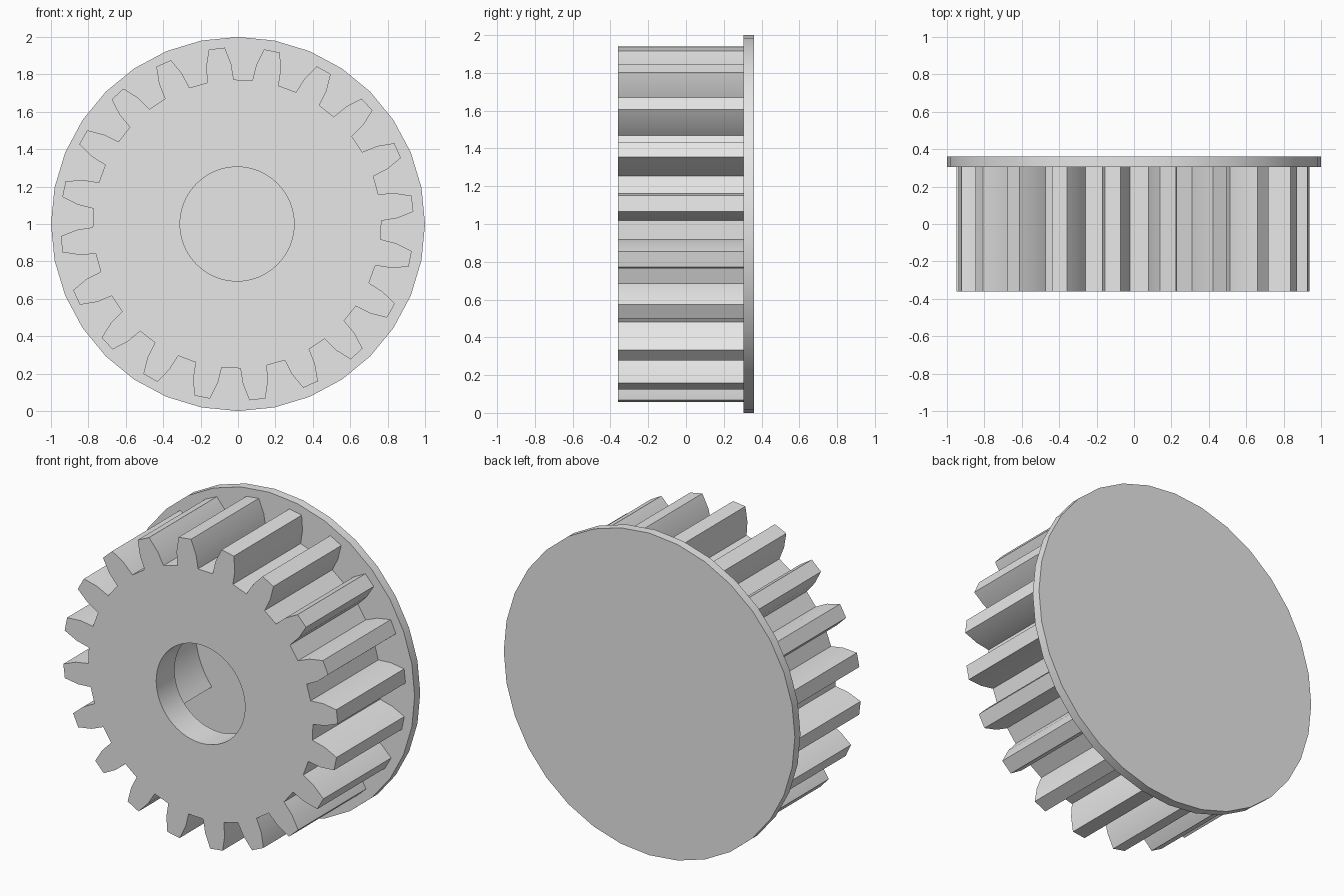
import bpy, bmesh
from math import radians, cos, sin, pi

cube = bpy.data.objects.get("Cube")
if cube:
    bpy.data.objects.remove(cube, do_unlink=True)

FRONT, BACK, RIM_BACK = -0.36, 0.305, 0.36
CX, CZ = -0.005, 1.0
TEETH, PHASE = 20, 6.6
BORE, COLLAR = 0.305, 0.18

grey = bpy.data.materials.new("plain_grey")
grey.use_nodes = True
grey.diffuse_color = (0.8, 0.8, 0.8, 1)
grey.node_tree.nodes["Principled BSDF"].inputs["Base Color"].default_value = (0.8, 0.8, 0.8, 1)


def ring(bm, points, y, cx=CX):
    """Vertices from polar points (radius, degrees) around the axle."""
    return [bm.verts.new((cx + r * cos(radians(a)), y, CZ + r * sin(radians(a))))
            for r, a in points]


def wall(bm, front, back, inward=False, closed=True):
    count = len(front)
    for i in range(count if closed else count - 1):
        j = (i + 1) % count
        face = [front[i], back[i], back[j], front[j]]
        bm.faces.new(face[::-1] if inward else face)


def circle(radius, sides):
    return [(radius, 90 + 360 * i / sides) for i in range(sides)]


def finish(bm, name):
    mesh = bpy.data.meshes.new(name)
    bm.to_mesh(mesh)
    bm.free()
    mesh.materials.append(grey)
    obj = bpy.data.objects.new(name, mesh)
    bpy.context.collection.objects.link(obj)
    bpy.ops.object.select_all(action='DESELECT')
    obj.select_set(True)
    bpy.context.view_layer.objects.active = obj
    bpy.ops.object.shade_smooth_by_angle(angle=radians(30))
    return obj


# Toothed body: outer teeth, front face with a round bore, short collar inside
tooth = [(0.772, -5.3), (0.857, -4.5), (0.945, -2.6)]
tooth += [(r, -a) for r, a in reversed(tooth)]
profile = [(r, PHASE + 360 / TEETH * t + a) for t in range(TEETH) for r, a in tooth]

bm = bmesh.new()
outer = ring(bm, profile, FRONT)
wall(bm, outer, ring(bm, profile, BACK))
bore = ring(bm, circle(BORE, 64), FRONT)
wall(bm, bore, ring(bm, circle(BORE, 64), FRONT + COLLAR), inward=True)
edges = [bm.edges.get((loop[i - 1], loop[i])) for loop in (outer, bore)
         for i in range(len(loop))]
filled = bmesh.ops.triangle_fill(bm, edges=edges, use_beauty=True, normal=(0, -1, 0))
caps = [f for f in filled["geom"] if isinstance(f, bmesh.types.BMFace)]
for f in caps:
    f.normal_update()
bmesh.ops.reverse_faces(bm, faces=[f for f in caps if f.normal.y > 0])
finish(bm, "toothed_body")

# Curved wall inside the hollow body
bm = bmesh.new()
arc = [(0.5, 150 + 69 * i / 12) for i in range(13)]
wall(bm, ring(bm, arc, FRONT + COLLAR), ring(bm, arc, BACK), inward=True, closed=False)
finish(bm, "inner_wall")

# Back flange
bm = bmesh.new()
near = ring(bm, circle(1.0, 32), BACK, 0)
far = ring(bm, circle(1.0, 32), RIM_BACK, 0)
wall(bm, near, far)
bm.faces.new(near)
bm.faces.new(far[::-1])
finish(bm, "back_flange")
